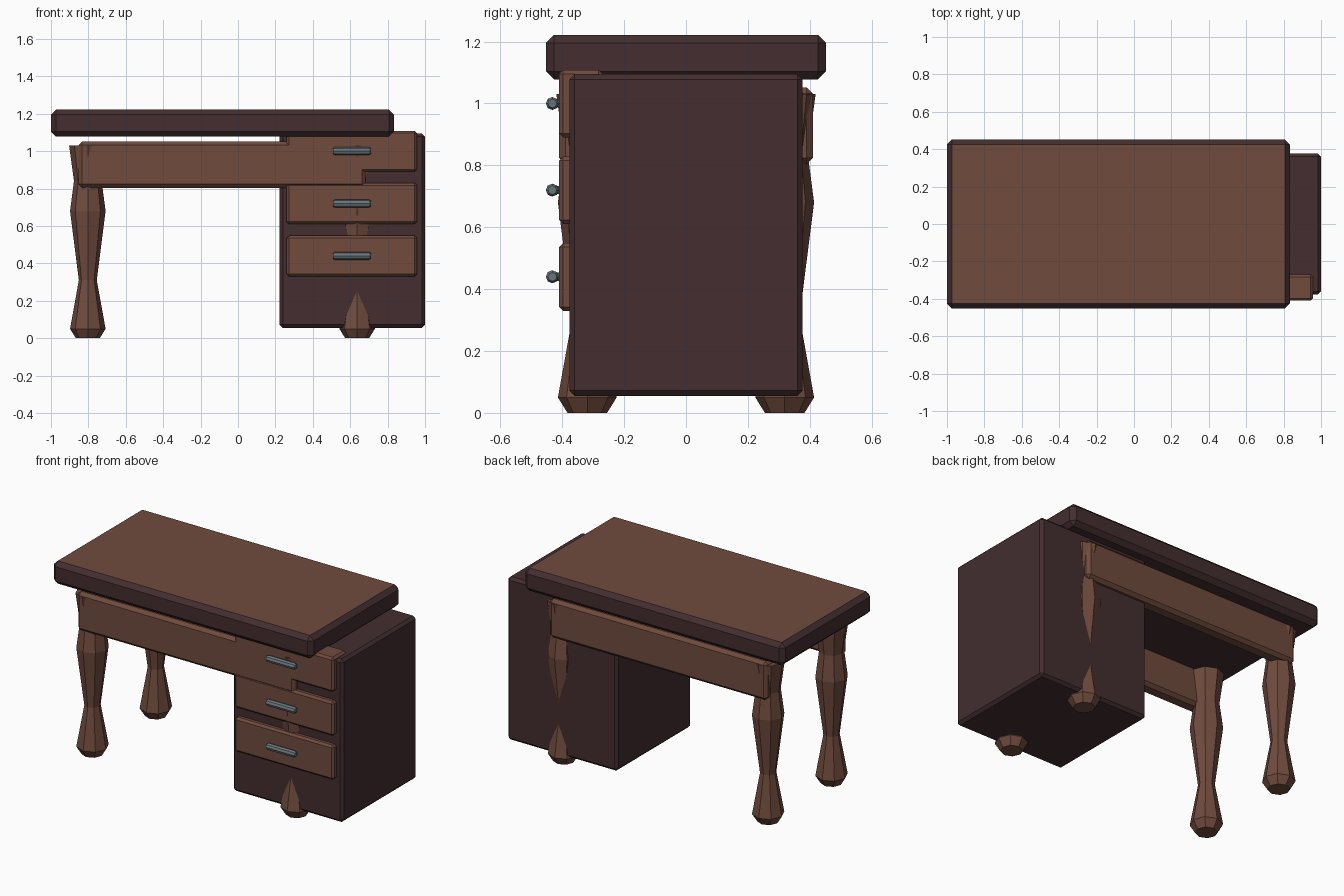
import bpy, bmesh, math
from mathutils import Matrix

if "Cube" in bpy.data.objects:
    bpy.data.objects.remove(bpy.data.objects["Cube"])


def material(name, rgb):
    m = bpy.data.materials.new(name)
    m.diffuse_color = (*rgb, 1)
    m.use_nodes = True
    m.node_tree.nodes["Principled BSDF"].inputs["Base Color"].default_value = m.diffuse_color
    return m


BROWN = material("warm brown wood", (0.162, 0.070, 0.047))
DARK = material("dark stained wood", (0.056, 0.027, 0.029))
METAL = material("grey metal", (0.14, 0.18, 0.20))


def finish(name, bm, *mats):
    bmesh.ops.recalc_face_normals(bm, faces=bm.faces[:])
    me = bpy.data.meshes.new(name)
    bm.to_mesh(me)
    bm.free()
    for m in mats:
        me.materials.append(m)
    ob = bpy.data.objects.new(name, me)
    bpy.context.collection.objects.link(ob)
    return ob


def box(name, x, y, z, bevel, *mats):
    """Chamfered box from (min, max) ranges."""
    bm = bmesh.new()
    bmesh.ops.create_cube(bm, size=1)
    for v in bm.verts:
        v.co = [r[0] if c < 0 else r[1] for c, r in zip(v.co, (x, y, z))]
    bmesh.ops.bevel(bm, geom=bm.edges[:], offset=bevel, segments=1,
                    affect='EDGES', profile=0.5)
    return finish(name, bm, *mats)


def turned(bm, profile, matrix, sides=8):
    """Capped low-poly lathe of (radius, height) points."""
    rings = []
    for r, h in profile:
        rings.append([bm.verts.new(matrix @ Matrix.Rotation(2 * math.pi * i / sides, 4, 'Z')
                                   @ Matrix.Translation((r, 0, h)).to_translation())
                      for i in range(sides)])
    for a, b in zip(rings, rings[1:]):
        for i in range(sides):
            j = (i + 1) % sides
            bm.faces.new((a[i], a[j], b[j], b[i]))
    bm.faces.new(rings[0][::-1])
    bm.faces.new(rings[-1])


# Desk top: dark slab with a brown upper face
top = box("desk_top", (-1, 0.833), (-0.453, 0.453), (1.077, 1.222), 0.027, DARK, BROWN)
for p in top.data.polygons:
    if p.normal.z > 0.95:
        p.material_index = 1

# Drawer cabinet
box("cabinet", (0.223, 1.0), (-0.377, 0.377), (0.055, 1.095), 0.017, DARK)

# Long rails under the top, front and back
for name, y in (("front_rail", (-0.41, -0.315)), ("back_rail", (0.315, 0.41))):
    box(name, (-0.853, 0.683), y, (0.804, 1.052), 0.02, BROWN)

# Turned legs
LEG = [(0.064, 0), (0.095, 0.05), (0.048, 0.31), (0.095, 0.68), (0.074, 0.84), (0.1, 1.03)]
for side, x in (("left", -0.803), ("right", 0.637)):
    for end, y in (("front", -0.319), ("back", 0.319)):
        bm = bmesh.new()
        turned(bm, LEG, Matrix.Translation((x, y, 0)))
        finish(f"{end}_{side}_leg", bm, BROWN)

# Drawers with bar handles
for n, z in enumerate((0.44, 0.72, 1.0), 1):
    box(f"drawer_{n}", (0.26, 0.958), (-0.41, -0.27), (z - 0.11, z + 0.109), 0.013, BROWN)
    bm = bmesh.new()
    bar = Matrix.Translation((0.609, -0.432, z)) @ Matrix.Rotation(math.pi / 2, 4, 'Y')
    turned(bm, [(0.014, -0.102), (0.021, -0.092), (0.021, 0.092), (0.014, 0.102)], bar)
    for dx in (-0.07, 0.07):
        post = Matrix.Translation((0.609 + dx, -0.4, z)) @ Matrix.Rotation(math.pi / 2, 4, 'X')
        turned(bm, [(0.013, 0), (0.013, 0.03)], post)
    finish(f"handle_{n}", bm, METAL)
